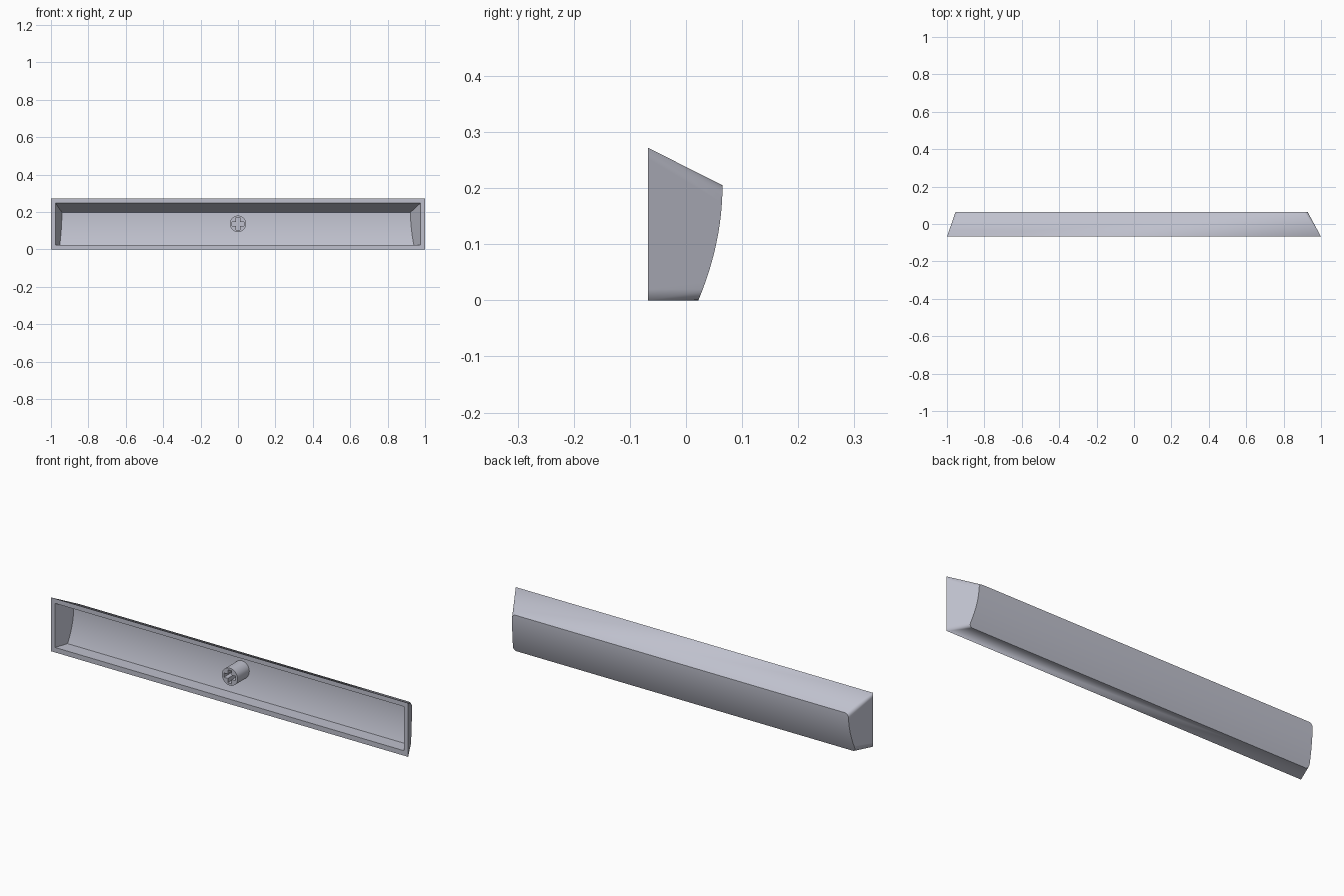
import bpy
import bmesh
import math

if "Cube" in bpy.data.objects:
    bpy.data.objects.remove(bpy.data.objects["Cube"], do_unlink=True)

FRONT = -0.068          # plane of the open rim
TAPER = {-1: 0.346, 1: 0.541}   # how fast each end leans in with depth
ARC, MID = 6, 14        # steps in a corner round and in the curved face

plastic = bpy.data.materials.new("pale_grey_plastic")
colour = (0.52, 0.53, 0.61, 1)
plastic.diffuse_color = colour
plastic.use_nodes = True
plastic.node_tree.nodes["Principled BSDF"].inputs["Base Color"].default_value = colour


def finish(bm, name):
    bmesh.ops.remove_doubles(bm, verts=bm.verts, dist=1e-5)
    bmesh.ops.recalc_face_normals(bm, faces=bm.faces)
    mesh = bpy.data.meshes.new(name)
    bm.to_mesh(mesh)
    bm.free()
    obj = bpy.data.objects.new(name, mesh)
    bpy.context.collection.objects.link(obj)
    mesh.materials.append(plastic)
    bpy.ops.object.select_all(action="DESELECT")
    obj.select_set(True)
    bpy.context.view_layer.objects.active = obj
    bpy.ops.object.shade_smooth_by_angle(angle=math.radians(32))
    return obj


def curve_y(z):
    return 0.065 - 0.043 * (1 - z / 0.205) ** 2


def end_profile(low, high, rim_high, r):
    """Bottom to top: (inset, z at the back, z at the rim)."""
    turns = [math.pi / 2 * i / ARC for i in range(ARC + 1)]
    corner = [(r * (1 - math.sin(t)), r * (1 - math.cos(t))) for t in turns]
    pts = [(inset, low + rise, low) for inset, rise in corner]
    for i in range(1, MID):
        f = i / MID
        pts.append((0, low + r + (high - low - 2 * r) * f, low + (rim_high - low) * f))
    pts += [(inset, high - rise, rim_high) for inset, rise in reversed(corner)]
    return pts


def shell(bm, half, low, high, rim_high, r, offset):
    """One skin of the cap; returns its rim loop."""
    rim, back = {}, {}
    for side in (-1, 1):
        rim[side], back[side] = [], []
        for inset, z, rim_z in end_profile(low, high, rim_high, r):
            y = curve_y(z) - offset
            x = side * (half - TAPER[side] * (y - FRONT) - inset)
            rim[side].append(bm.verts.new((side * half, FRONT, rim_z)))
            back[side].append(bm.verts.new((x, y, z)))
    rim_loop = rim[-1] + rim[1][::-1]
    back_loop = back[-1] + back[1][::-1]
    bridge(bm, rim_loop, back_loop)
    for i in range(len(back[1]) - 1):
        bm.faces.new((back[-1][i], back[-1][i + 1], back[1][i + 1], back[1][i]))
    return rim_loop


def bridge(bm, a, b):
    for i in range(len(a)):
        j = (i + 1) % len(a)
        bm.faces.new((a[i], a[j], b[j], b[i]))


# Hollow cap: outer skin, inner skin and flat rim
bm = bmesh.new()
outer = shell(bm, 1.0, 0.0, 0.205, 0.272, 0.02, 0.0)
inner = shell(bm, 0.976, 0.025, 0.198, 0.248, 0.0, 0.033)
bridge(bm, outer, inner)
finish(bm, "cap_shell")

# Round stem with a plus-shaped socket
R, ARM, W, STEM_Z = 0.044, 0.033, 0.011, 0.137
quarter = [(ARM, -W), (ARM, W), (W, W)]
corners = []
for k in range(4):
    c, s = round(math.cos(k * math.pi / 2)), round(math.sin(k * math.pi / 2))
    corners += [(x * c - y * s, x * s + y * c) for x, y in quarter]
outline = []
for (x0, y0), (x1, y1) in zip(corners, corners[1:] + corners[:1]):
    outline += [(x0 + (x1 - x0) * i / 4, y0 + (y1 - y0) * i / 4) for i in range(4)]
circle = [(x * R / math.hypot(x, y), y * R / math.hypot(x, y)) for x, y in outline]

bm = bmesh.new()
rings = []
for points, y in ((circle, 0.04), (circle, -0.066), (outline, -0.066), (outline, 0.0)):
    rings.append([bm.verts.new((px, y, STEM_Z + pz)) for px, pz in points])
for a, b in zip(rings, rings[1:]):
    bridge(bm, a, b)
bm.faces.new(rings[0])
bm.faces.new(rings[-1])
finish(bm, "stem")
